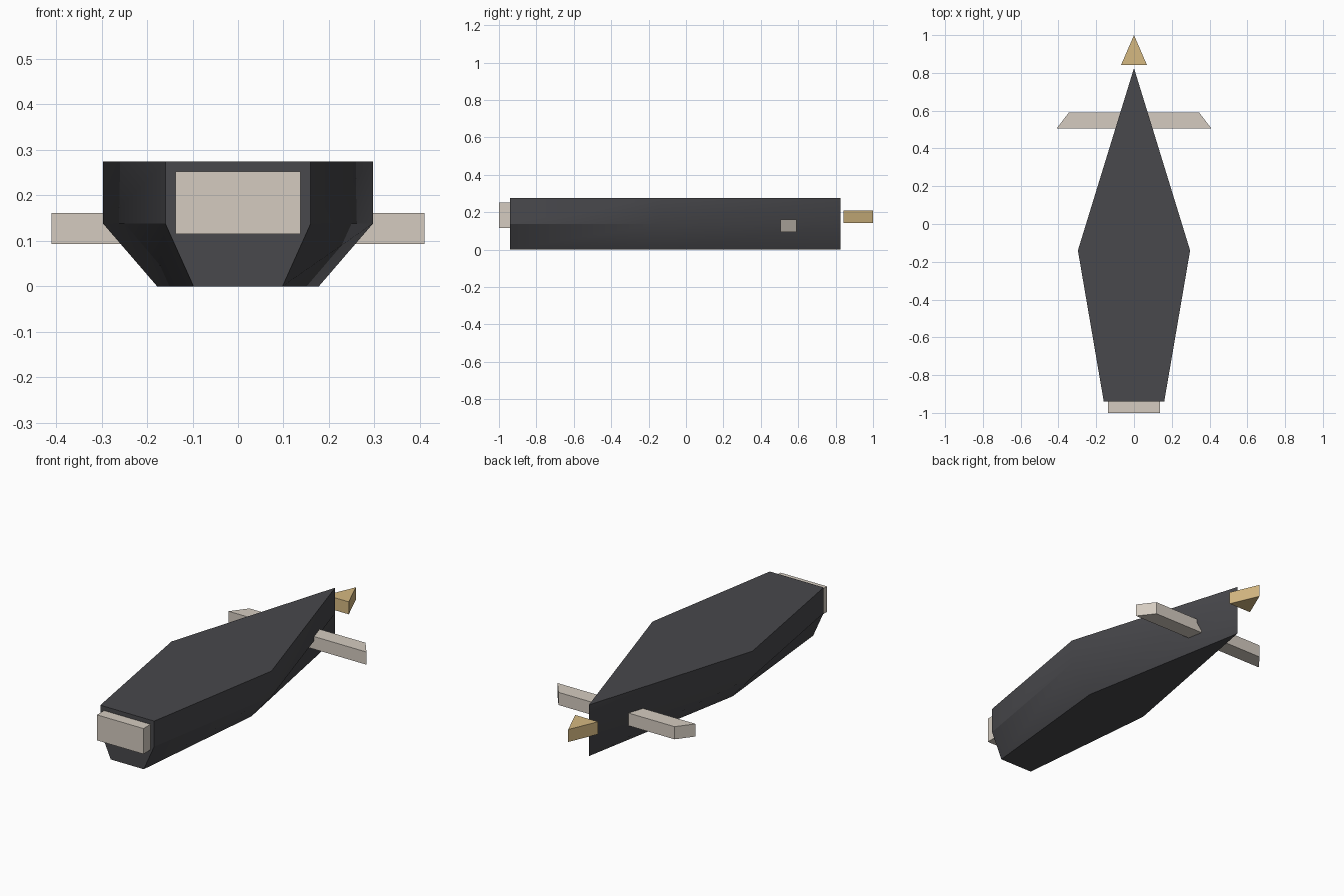
import bpy
import bmesh
import math

cube = bpy.data.objects.get("Cube")
if cube:
    bpy.data.objects.remove(cube, do_unlink=True)


def material(name, rgb):
    mat = bpy.data.materials.new(name)
    mat.use_nodes = True
    mat.diffuse_color = (*rgb, 1)
    shader = mat.node_tree.nodes["Principled BSDF"]
    shader.inputs["Base Color"].default_value = (*rgb, 1)
    shader.inputs["Roughness"].default_value = 0.8
    return mat


charcoal = material("charcoal", (0.065, 0.065, 0.072))
cream = material("cream", (0.66, 0.60, 0.53))
gold = material("gold", (0.66, 0.48, 0.22))


def mirrored(half):
    """Close a right-hand outline across x = 0, keeping points on the axis single."""
    return half + [(-x, y) for x, y in reversed(half) if x > 0]


def loft(name, sections, mat):
    """Skin a stack of (z, outline) sections and cap both ends."""
    bm = bmesh.new()
    rings = [[bm.verts.new((x, y, z)) for x, y in outline] for z, outline in sections]
    for low, high in zip(rings, rings[1:]):
        for i in range(len(low)):
            j = (i + 1) % len(low)
            bm.faces.new((low[i], low[j], high[j], high[i]))
    bm.faces.new(rings[0][::-1])
    bm.faces.new(rings[-1])
    bmesh.ops.recalc_face_normals(bm, faces=bm.faces)
    mesh = bpy.data.meshes.new(name)
    bm.to_mesh(mesh)
    bm.free()
    mesh.materials.append(mat)
    obj = bpy.data.objects.new(name, mesh)
    bpy.context.collection.objects.link(obj)
    return obj


def prism(name, half, bottom, top, mat):
    outline = mirrored(half)
    return loft(name, [(bottom, outline), (top, outline)], mat)


# Hull: straight upper sides, lower sides drawn in to a narrow flat bottom
deck = mirrored([(0.16, -0.94), (0.297, -0.14), (0, 0.825)])
keel = mirrored([(0.098, -0.94), (0.178, -0.14), (0, 0.825)])
hull = loft("hull", [(0, keel), (0.138, deck), (0.275, deck)], charcoal)
bpy.ops.object.select_all(action="DESELECT")
hull.select_set(True)
bpy.context.view_layer.objects.active = hull
bpy.ops.object.shade_smooth_by_angle(angle=math.radians(30))

# Cross fin through the narrow end, with slanted tips
prism("cross_fin", [(0.41, 0.505), (0.345, 0.59)], 0.093, 0.161, cream)

# Block on the blunt end
prism("end_block", [(0.138, -1.0), (0.138, -0.94)], 0.115, 0.252, cream)

# Loose pointed tip ahead of the narrow end
prism("pointed_tip", [(0.068, 0.843), (0, 1.0)], 0.143, 0.21, gold)
